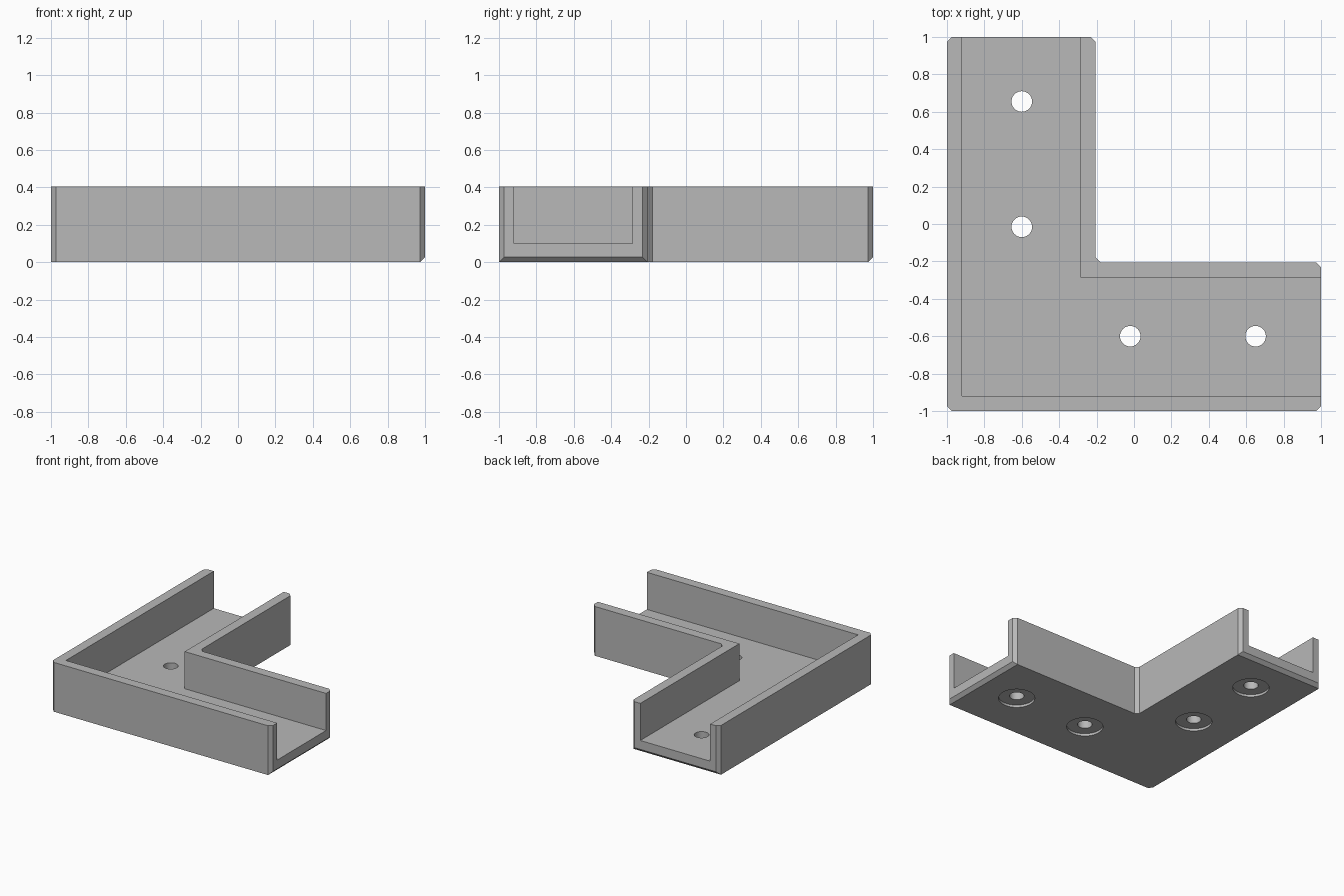
import bpy
import bmesh
from mathutils import Vector

HEIGHT, FLOOR = 0.405, 0.1
CHAMFER = 0.027
INNER = -0.205          # inner edge of both arms
WALL = 0.08
HOLES = [(-0.6, 0.655), (-0.6, -0.015), (-0.02, -0.6), (0.65, -0.6)]

cube = bpy.data.objects.get("Cube")
if cube:
    bpy.data.objects.remove(cube, do_unlink=True)

grey = bpy.data.materials.new("plain_grey")
grey.use_nodes = True
colour = (0.48, 0.48, 0.48, 1)
grey.diffuse_color = colour
grey.node_tree.nodes["Principled BSDF"].inputs["Base Color"].default_value = colour


def chamfered(points, size):
    """Replace each corner of a closed outline by a short diagonal."""
    result = []
    for i, p in enumerate(points):
        for other in (points[i - 1], points[(i + 1) % len(points)]):
            result.append(p + (other - p).normalized() * size)
    return result


def l_prism(name, low, high, end, z0, z1, chamfer=0):
    """Extruded L outline with equal arms along +x and +y."""
    outline = [Vector(p) for p in ((low, low), (end, low), (end, high),
                                   (high, high), (high, end), (low, end))]
    if chamfer:
        outline = chamfered(outline, chamfer)
    bm = bmesh.new()
    face = bm.faces.new([bm.verts.new((p.x, p.y, z0)) for p in outline])
    top = bmesh.ops.extrude_face_region(bm, geom=[face])["geom"]
    bmesh.ops.translate(bm, vec=(0, 0, z1 - z0),
                        verts=[v for v in top if isinstance(v, bmesh.types.BMVert)])
    bmesh.ops.recalc_face_normals(bm, faces=bm.faces[:])
    mesh = bpy.data.meshes.new(name)
    bm.to_mesh(mesh)
    bm.free()
    obj = bpy.data.objects.new(name, mesh)
    bpy.context.collection.objects.link(obj)
    return obj


def cylinder(name, x, y, radius, z0, z1):
    bpy.ops.mesh.primitive_cylinder_add(vertices=48, radius=radius, depth=z1 - z0,
                                        location=(x, y, (z0 + z1) / 2))
    obj = bpy.context.object
    obj.name = name
    return obj


def cut(target, cutter):
    """Subtract the cutter, then remove it."""
    cutter.hide_render = True
    mod = target.modifiers.new("cut", "BOOLEAN")
    mod.operation = "DIFFERENCE"
    mod.solver = "EXACT"
    mod.object = cutter
    bpy.ops.object.select_all(action="DESELECT")
    bpy.context.view_layer.objects.active = target
    target.select_set(True)
    bpy.ops.object.modifier_apply(modifier=mod.name)
    bpy.data.objects.remove(cutter, do_unlink=True)


# Solid corner body
bracket = l_prism("corner_channel", -1, INNER, 1, 0, HEIGHT, CHAMFER)

# Slanted lower edges at the two open ends
bm = bmesh.new()
bm.from_mesh(bracket.data)
for axis in (Vector((1, 0, 0)), Vector((0, 1, 0))):
    bmesh.ops.bisect_plane(bm, geom=bm.verts[:] + bm.edges[:] + bm.faces[:],
                           plane_co=axis + Vector((0, 0, CHAMFER)),
                           plane_no=axis - Vector((0, 0, 1)), clear_outer=True)
    bmesh.ops.holes_fill(bm, edges=[e for e in bm.edges if e.is_boundary])
bmesh.ops.recalc_face_normals(bm, faces=bm.faces[:])
bm.to_mesh(bracket.data)
bm.free()

# Open channel between the walls
cut(bracket, l_prism("channel_cutter", -1 + WALL, INNER - WALL, 1.2, FLOOR, HEIGHT + 0.2))

# Screw holes with shallow round recesses underneath
for x, y in HOLES:
    cut(bracket, cylinder("recess_cutter", x, y, 0.137, -0.1, 0.02))
    cut(bracket, cylinder("hole_cutter", x, y, 0.055, -0.1, 0.2))

bracket.data.materials.clear()
bracket.data.materials.append(grey)
bpy.ops.object.shade_smooth_by_angle()
